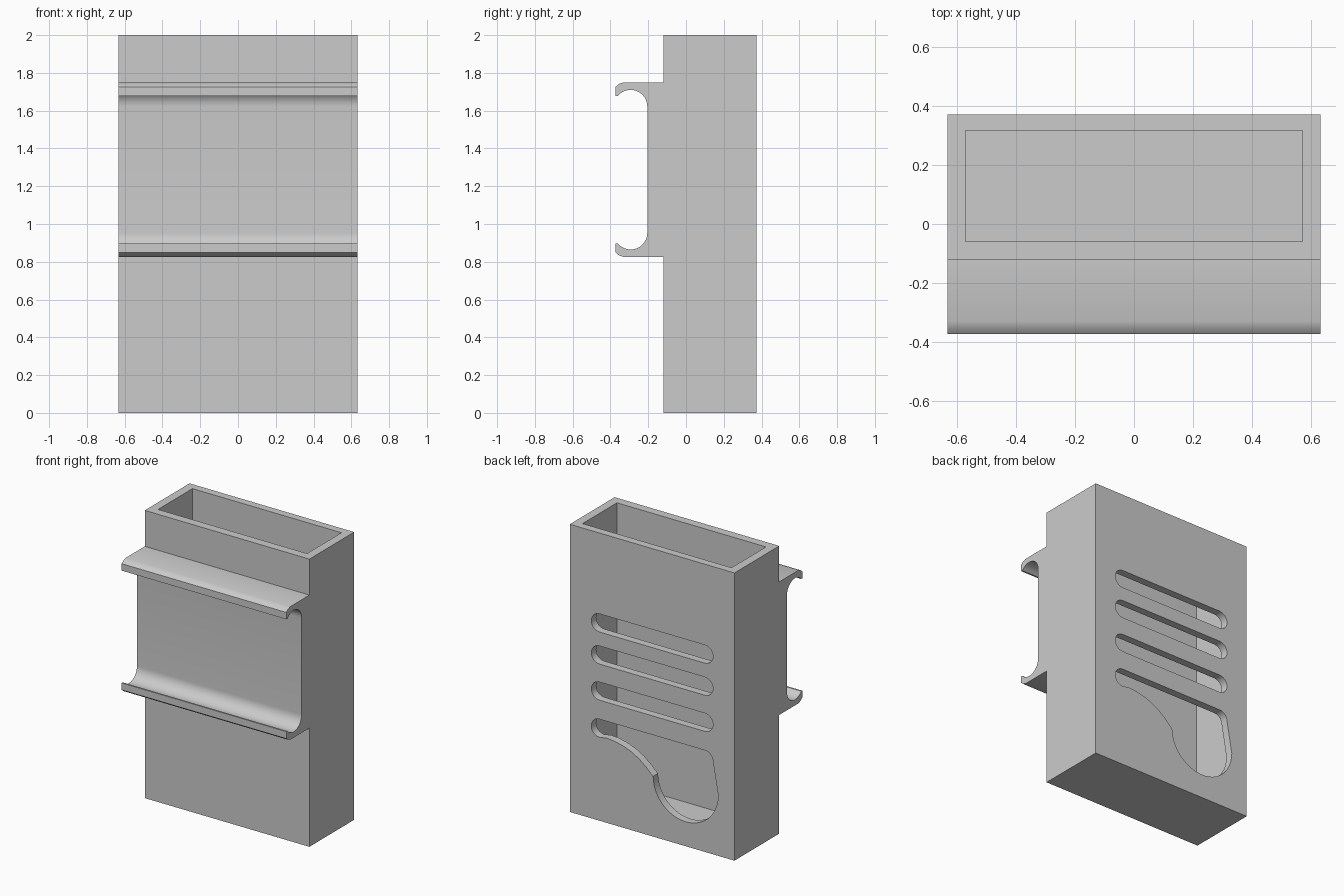
import bpy
import bmesh
from math import sin, cos, radians
from mathutils import Vector

default = bpy.data.objects.get("Cube")
if default:
    bpy.data.objects.remove(default, do_unlink=True)

HALF_W = 0.633
FRONT, BACK = -0.12, 0.372
RAIL_MID = 1.2875


def arc(cx, cy, r, start, end, steps=12):
    angles = [radians(start + (end - start) * i / steps) for i in range(steps + 1)]
    return [(cx + r * cos(a), cy + r * sin(a)) for a in angles]


def prism(name, outline, to_3d, offset):
    """Extrude a closed outline into a solid."""
    bm = bmesh.new()
    face = bm.faces.new([bm.verts.new(to_3d(p)) for p in outline])
    made = bmesh.ops.extrude_face_region(bm, geom=[face])["geom"]
    moved = [v for v in made if isinstance(v, bmesh.types.BMVert)]
    bmesh.ops.translate(bm, verts=moved, vec=Vector(offset))
    bmesh.ops.recalc_face_normals(bm, faces=bm.faces)
    mesh = bpy.data.meshes.new(name)
    bm.to_mesh(mesh)
    bm.free()
    obj = bpy.data.objects.new(name, mesh)
    bpy.context.collection.objects.link(obj)
    return obj


def cut(target, cutter):
    """Subtract the cutter and discard it."""
    cutter.hide_render = True
    mod = target.modifiers.new("cut", 'BOOLEAN')
    mod.operation = 'DIFFERENCE'
    mod.solver = 'EXACT'
    mod.object = cutter
    bpy.context.view_layer.objects.active = target
    bpy.ops.object.modifier_apply(modifier=mod.name)
    bpy.data.objects.remove(cutter, do_unlink=True)


# Side profile: upper clip hook, mirrored for the lower one, joined to the box
hook = [(FRONT, 1.75), (-0.33, 1.75), (-0.355, 1.741), (-0.373, 1.726),
        (-0.373, 1.678), (-0.362, 1.678)]
hook += arc(-0.293, 1.622, 0.088, 130, 0, 16)
lower_hook = [(y, 2 * RAIL_MID - z) for y, z in reversed(hook)]
profile = [(BACK, 0), (BACK, 2), (FRONT, 2)] + hook + lower_hook + [(FRONT, 0)]
holder = prism("holder_with_clip", profile,
               lambda p: (-HALF_W, p[0], p[1]), (2 * HALF_W, 0, 0))

# Open pocket from the top
pocket = [(-0.573, -0.06), (0.573, -0.06), (0.573, 0.318), (-0.573, 0.318)]
cut(holder, prism("pocket_cutter", pocket,
                  lambda p: (p[0], p[1], 0.06), (0, 0, 2.2)))


def cut_back(outline):
    cut(holder, prism("back_cutter", outline,
                      lambda p: (p[0], 0.2, p[1]), (0, 0.3, 0)))


# Three rounded slots through the back wall
R, END = 0.063, 0.405
for z in (1.375, 1.152, 0.901):
    cut_back(arc(END, z, R, -90, 90) + arc(-END, z, R, 90, 270))

# Lowest slot, sweeping down into a round thumb opening
opening = arc(END, 0.643, R, -90, 90)
opening += arc(-END, 0.643, R, 90, 165, 8)
opening += arc(-0.258, 0.42, 0.25, 180, 360, 28)
opening += [(0.0, 0.425), (0.045, 0.468), (0.1, 0.511), (0.16, 0.545),
            (0.22, 0.568), (0.29, 0.584), (0.35, 0.589)]
cut_back(opening)

# Plain grey plastic
grey = bpy.data.materials.new("light grey plastic")
grey.use_nodes = True
colour = (0.6, 0.6, 0.6, 1)
grey.diffuse_color = colour
grey.node_tree.nodes["Principled BSDF"].inputs["Base Color"].default_value = colour
holder.data.materials.clear()
holder.data.materials.append(grey)

bpy.ops.object.select_all(action='DESELECT')
holder.select_set(True)
bpy.context.view_layer.objects.active = holder
bpy.ops.object.shade_smooth_by_angle(angle=radians(25))
